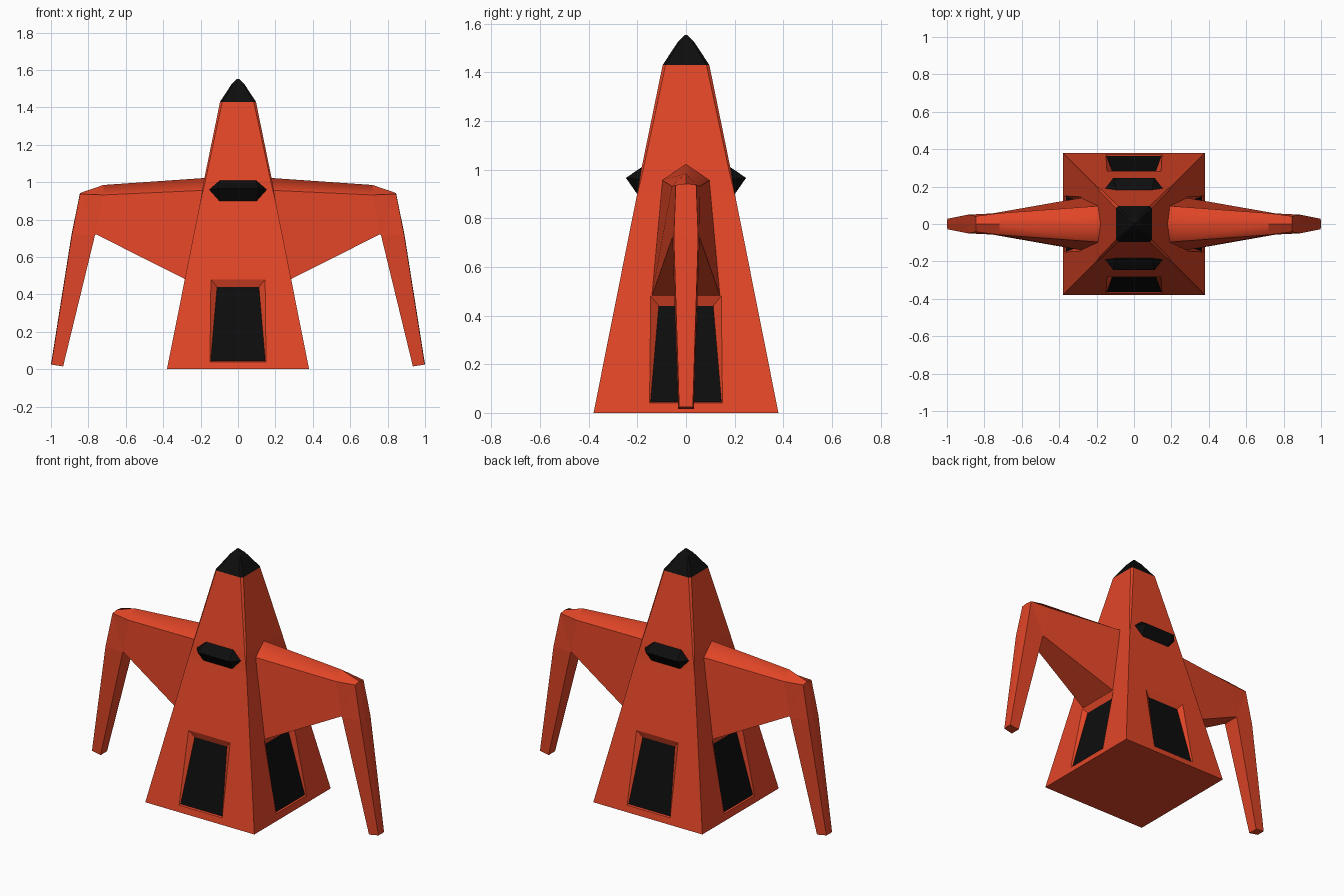
import bpy, bmesh
from mathutils import Matrix, Vector
from math import pi

if "Cube" in bpy.data.objects:
    bpy.data.objects.remove(bpy.data.objects["Cube"])


def material(name, rgb):
    m = bpy.data.materials.new(name)
    m.diffuse_color = (*rgb, 1)
    m.use_nodes = True
    m.node_tree.nodes["Principled BSDF"].inputs["Base Color"].default_value = m.diffuse_color
    return m


RED = material("orange_red", (0.75, 0.06, 0.02))
BLACK = material("near_black", (0.004, 0.004, 0.004))


def finish(bm, name, mats):
    bmesh.ops.remove_doubles(bm, verts=bm.verts, dist=0.0005)
    bmesh.ops.recalc_face_normals(bm, faces=bm.faces)
    me = bpy.data.meshes.new(name)
    bm.to_mesh(me)
    bm.free()
    for m in mats:
        me.materials.append(m)
    ob = bpy.data.objects.new(name, me)
    bpy.context.collection.objects.link(ob)
    return ob


def loft(bm, rings, cap_start=True, cap_end=True):
    """Skin rings of equal point count; returns side faces per segment."""
    vs = [[bm.verts.new(p) for p in r] for r in rings]
    n = len(vs[0])
    segs = [[bm.faces.new((a[i], a[(i + 1) % n], b[(i + 1) % n], b[i]))
             for i in range(n)] for a, b in zip(vs, vs[1:])]
    if cap_start:
        bm.faces.new(vs[0][::-1])
    if cap_end:
        bm.faces.new(vs[-1])
    return segs


def half(z):
    """Half width of the tapering body at height z."""
    return 0.38 - 0.199 * z


def octagon(h, c, z):
    """Square of half width h with corners cut by c."""
    q = h - c
    return [(x, y, z) for x, y in ((h, -q), (h, q), (q, h), (-q, h),
                                   (-h, q), (-h, -q), (-q, -h), (q, -h))]


# Lower body: four sloped sides, each with a recessed dark panel
SPLIT = 0.9
bm = bmesh.new()
for k in range(4):
    rot = Matrix.Rotation(k * pi / 2, 3, 'Z')

    def ring(w0, z0, w1, z1, d0=0.0, d1=0.0):
        y0, y1 = -half(z0) + d0, -half(z1) + d1
        return [rot @ Vector(p) for p in ((-w0, y0, z0), (w0, y0, z0),
                                          (w1, y1, z1), (-w1, y1, z1))]
    before = set(bm.faces)
    loft(bm, [ring(half(0), 0, half(SPLIT), SPLIT),
              ring(0.15, 0.04, 0.145, 0.48),
              ring(0.146, 0.045, 0.112, 0.44, 0.008, 0.022)], False, True)
    bm.faces.ensure_lookup_table()
    bm.faces[-1].material_index = 1
bmesh.ops.remove_doubles(bm, verts=bm.verts, dist=0.0005)
base = [v for v in bm.verts if v.co.z < 1e-4]
bmesh.ops.contextual_create(bm, geom=base)
finish(bm, "lower_body", [RED, BLACK])

# Upper body: continues the taper with slightly cut corners
bm = bmesh.new()
loft(bm, [octagon(half(SPLIT), 0.001, SPLIT), octagon(0.184, 0.008, 1.0),
          octagon(0.096, 0.012, 1.43)], True, True)
finish(bm, "upper_body", [RED])

# Nose cap
bm = bmesh.new()
loft(bm, [octagon(0.096, 0.012, 1.43), octagon(0.035, 0.008, 1.523),
          octagon(0.006, 0.001, 1.553)])
finish(bm, "nose_cap", [BLACK])

# Wedge windows on the front and back
for name, s in (("front_window", -1), ("back_window", 1)):
    bm = bmesh.new()
    pts = [(x * sx, s * y, z) for sx in (-1, 1) for x, y, z in (
        (0.155, half(0.96), 0.96), (0.095, half(1.015), 1.013),
        (0.1, half(0.9), 0.9), (0.11, 0.247, 0.966), (0.1, 0.15, 0.96))]
    bmesh.ops.convex_hull(bm, input=[bm.verts.new(p) for p in pts])
    finish(bm, name, [BLACK])


# Wing arms with hanging legs: ridge, shoulders, underside
def section(ridge, shoulder, under):
    (rx, rz), (sx, sy, sz), (ux, uy, uz) = ridge, shoulder, under
    return [(rx, 0, rz), (sx, sy, sz), (ux, uy, uz),
            (ux, -uy, uz), (sx, -sy, sz)]


sections = [
    section((0.17, 1.023), (0.17, 0.098, 0.957), (0.27, 0.142, 0.475)),
    section((0.72, 0.985), (0.72, 0.058, 0.932), (0.76, 0.056, 0.722)),
    section((0.845, 0.942), (0.845, 0.042, 0.937), (0.762, 0.056, 0.72)),
    section((0.89, 0.72), (0.888, 0.05, 0.72), (0.765, 0.056, 0.715)),
    section((1.0, 0.025), (0.998, 0.028, 0.025), (0.935, 0.032, 0.015)),
]
for name, s in (("right_wing_leg", 1), ("left_wing_leg", -1)):
    bm = bmesh.new()
    segs = loft(bm, [[(s * x, y, z) for x, y, z in r] for r in sections])
    for f in (segs[0][0], segs[0][4]):   # softly rounded wing top
        f.smooth = True
    finish(bm, name, [RED])
